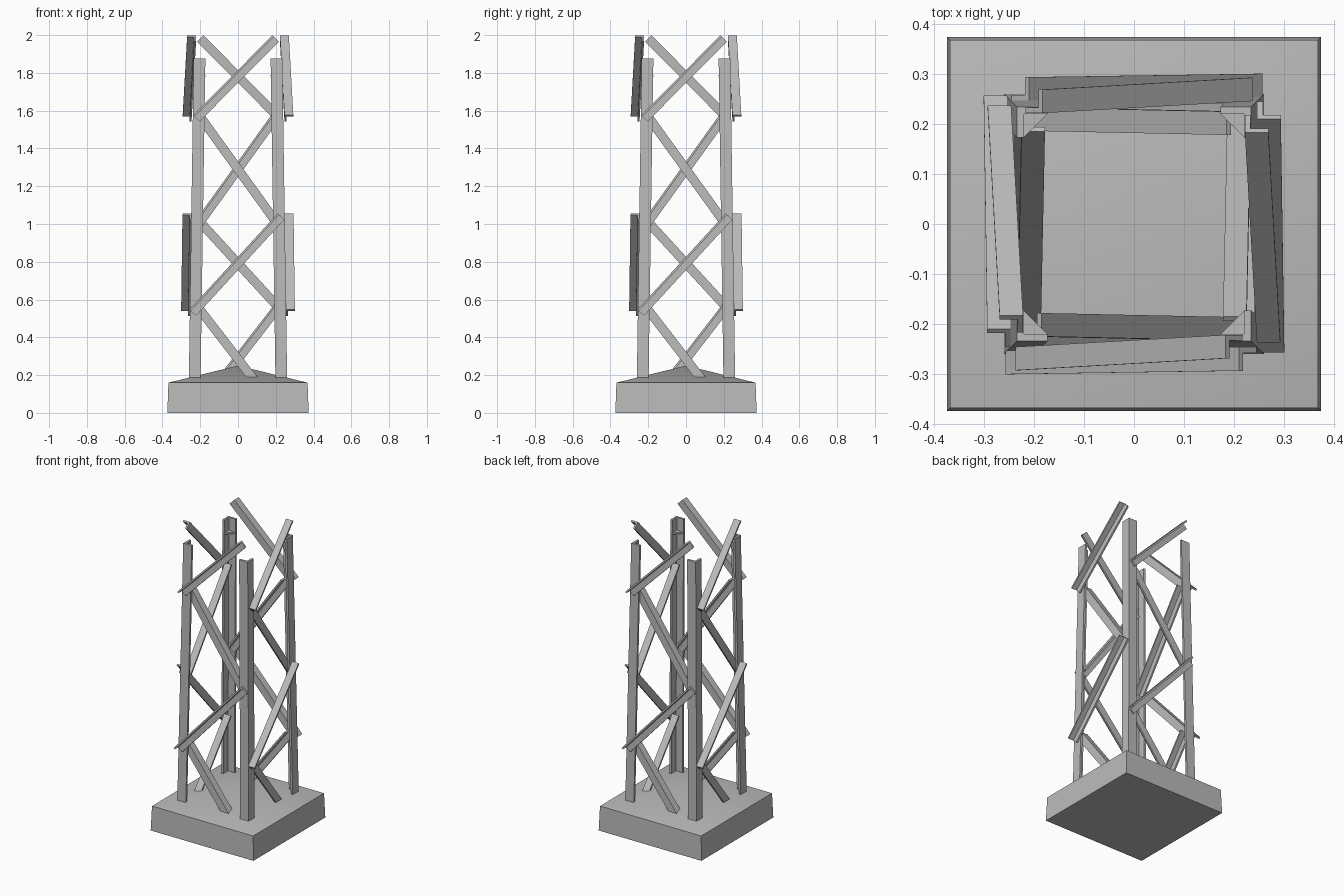
import bpy, bmesh, math
from mathutils import Vector, Matrix

cube = bpy.data.objects.get("Cube")
if cube:
    bpy.data.objects.remove(cube, do_unlink=True)

grey = bpy.data.materials.new("plain grey")
grey.use_nodes = True
colour = (0.5, 0.5, 0.5, 1)
grey.diffuse_color = colour
grey.node_tree.nodes["Principled BSDF"].inputs["Base Color"].default_value = colour


def finish(bm, name):
    bmesh.ops.recalc_face_normals(bm, faces=bm.faces)
    mesh = bpy.data.meshes.new(name)
    bm.to_mesh(mesh)
    bm.free()
    mesh.materials.append(grey)
    obj = bpy.data.objects.new(name, mesh)
    bpy.context.collection.objects.link(obj)
    return obj


def loft(name, rings, turn=0):
    """Prism through equal rings of points, turned about z."""
    bm = bmesh.new()
    spin = Matrix.Rotation(turn, 3, 'Z')
    loops = [[bm.verts.new(spin @ Vector(p)) for p in ring] for ring in rings]
    n = len(loops[0])
    for a, b in zip(loops, loops[1:]):
        for i in range(n):
            j = (i + 1) % n
            bm.faces.new((a[i], a[j], b[j], b[i]))
    bm.faces.new(loops[0])
    bm.faces.new(loops[-1])
    return finish(bm, name)


def angle_section(w, d, t):
    """L outline: w along the first axis, d along the second."""
    return [(0, 0), (w, 0), (w, t), (t, t), (t, d), (0, d)]


def leg_face(z):
    """Distance of the outer leg face from the centre at a height."""
    return 0.26 - 0.015 * (z - 0.19)


def leg(name, turn):
    rings = []
    for z in (0.15, 1.875):
        c = -leg_face(z)
        rings.append([(c + u, c + v, z) for u, v in angle_section(0.062, 0.062, 0.014)])
    return loft(name, rings, turn)


def brace(name, start, end, outward, turn):
    """Angle bar: flat flange in the face, second flange along its upper edge."""
    a, b = Vector(start), Vector(end)
    run = (b - a).normalized()
    up = Vector((-run.z, 0, run.x)).normalized()
    depth = Vector((0, -1 if outward else 1, 0))
    rings = [[p + up * (0.024 - u) + depth * v
              for u, v in angle_section(0.048, 0.047, 0.011)] for p in (a, b)]
    return loft(name, rings, turn)


# Plinth with a shallow pyramid top
bm = bmesh.new()
low = [bm.verts.new((x * 0.374, y * 0.374, 0)) for x, y in ((-1, -1), (1, -1), (1, 1), (-1, 1))]
high = [bm.verts.new((v.co.x * 0.985, v.co.y * 0.985, 0.16)) for v in low]
apex = bm.verts.new((0, 0, 0.25))
bm.faces.new(low)
for i in range(4):
    j = (i + 1) % 4
    bm.faces.new((low[i], low[j], high[j], high[i]))
    bm.faces.new((high[i], high[j], apex))
plinth = finish(bm, "plinth")
bpy.context.view_layer.objects.active = plinth
plinth.select_set(True)
bpy.ops.object.shade_smooth_by_angle(angle=math.radians(30))

# Same leg and bracing on each of the four sides
inset = 0.014
for k, side in enumerate(("front", "left", "back", "right")):
    turn = k * math.pi / 2
    leg(side + "_leg", turn)

    # Triangular gusset inside the leg near its top
    c = -leg_face(1.79) + inset
    tri = ((c, c), (c + 0.05, c), (c, c + 0.05))
    loft(side + "_gusset", [[(x, y, z) for x, y in tri] for z in (1.78, 1.79)], turn)

    # Outer braces climb to the left, inner braces fall to the left
    brace(side + "_lower_outer_brace", (-0.24, -0.254, 0.53), (0.228, -0.247, 1.04), True, turn)
    brace(side + "_upper_outer_brace", (-0.22, -0.246, 1.56), (0.2, -0.222, 1.982), True, turn)
    brace(side + "_lower_inner_brace", (-0.22, inset - leg_face(0.57), 0.57),
          (0.106, inset - leg_face(0.15), 0.148), False, turn)
    brace(side + "_upper_inner_brace", (-0.205, inset - leg_face(1.575), 1.575),
          (0.205, inset - leg_face(1.005), 1.005), False, turn)
